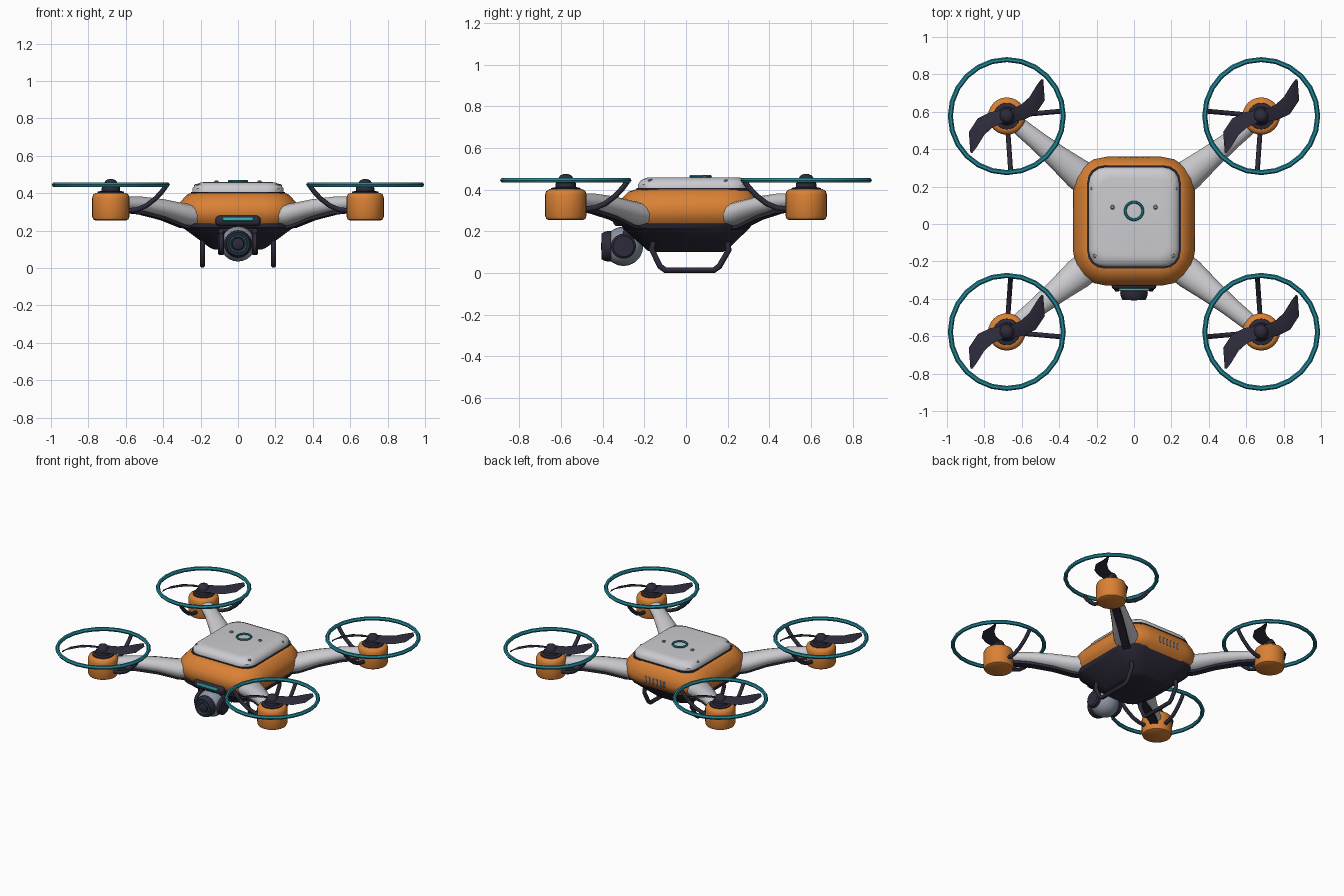
import bpy, bmesh, math
from mathutils import Vector, Matrix

cube = bpy.data.objects.get("Cube")
if cube:
    bpy.data.objects.remove(cube, do_unlink=True)


def material(name, rgb):
    m = bpy.data.materials.new(name)
    m.use_nodes = True
    m.diffuse_color = (*rgb, 1)
    bsdf = m.node_tree.nodes["Principled BSDF"]
    bsdf.inputs["Base Color"].default_value = (*rgb, 1)
    bsdf.inputs["Roughness"].default_value = 0.5
    return m


ORANGE = material("orange shell", (0.70, 0.22, 0.035))
WHITE = material("pale grey", (0.60, 0.60, 0.63))
DARK = material("dark plastic", (0.026, 0.024, 0.042))
TEAL = material("teal", (0.015, 0.25, 0.32))
STEEL = material("blue grey", (0.26, 0.30, 0.37))
GLOW = material("bright teal", (0.03, 0.48, 0.50))


def smooth(ob, angle=35):
    bpy.ops.object.select_all(action='DESELECT')
    ob.select_set(True)
    bpy.context.view_layer.objects.active = ob
    bpy.ops.object.shade_smooth_by_angle(angle=math.radians(angle))


def finish(name, bm, mat, angle=35):
    bmesh.ops.recalc_face_normals(bm, faces=bm.faces)
    me = bpy.data.meshes.new(name)
    bm.to_mesh(me)
    bm.free()
    ob = bpy.data.objects.new(name, me)
    bpy.context.collection.objects.link(ob)
    me.materials.append(mat)
    smooth(ob, angle)
    return ob


def loft(name, loops, mat, angle=35):
    """Skin closed loops of equal length and cap both ends."""
    bm = bmesh.new()
    rows = [[bm.verts.new(p) for p in loop] for loop in loops]
    n = len(rows[0])
    for a, b in zip(rows, rows[1:]):
        for i in range(n):
            j = (i + 1) % n
            bm.faces.new((a[i], a[j], b[j], b[i]))
    bm.faces.new(rows[0])
    bm.faces.new(rows[-1])
    return finish(name, bm, mat, angle)


def rounded(hx, hy, cy, z, r, steps=4):
    """Rounded rectangle outline at height z."""
    pts = []
    for q, (sx, sy) in enumerate([(1, 1), (-1, 1), (-1, -1), (1, -1)]):
        for k in range(steps + 1):
            a = math.pi / 2 * (q + k / steps)
            pts.append((sx * (hx - r) + r * math.cos(a),
                        cy + sy * (hy - r) + r * math.sin(a), z))
    return pts


def lathe(name, profile, mat, origin, axis='Z', sides=24, angle=35):
    """Turn (radius, height) pairs about an axis through origin."""
    turn = {'Z': Matrix(), 'X': Matrix.Rotation(math.pi / 2, 3, 'Y').to_4x4(),
            'Y': Matrix.Rotation(math.pi / 2, 3, 'X').to_4x4()}[axis]
    loops = []
    for r, h in profile:
        ring = [Vector((r * math.cos(t), r * math.sin(t), h))
                for t in (math.tau * i / sides for i in range(sides))]
        loops.append([turn @ p + Vector(origin) for p in ring])
    return loft(name, loops, mat, angle)


def box(name, size, loc, mat, bevel=0.0, tilt=0.0):
    bm = bmesh.new()
    bmesh.ops.create_cube(bm, size=1)
    bmesh.ops.scale(bm, vec=size, verts=bm.verts)
    if bevel:
        bmesh.ops.bevel(bm, geom=bm.edges[:], offset=bevel, segments=3,
                        profile=0.5, affect='EDGES')
    bmesh.ops.rotate(bm, matrix=Matrix.Rotation(tilt, 3, 'X'), verts=bm.verts)
    bmesh.ops.translate(bm, vec=loc, verts=bm.verts)
    return finish(name, bm, mat)


def tube(name, points, radius, mat):
    cu = bpy.data.curves.new(name, 'CURVE')
    cu.dimensions = '3D'
    cu.bevel_depth, cu.bevel_resolution, cu.use_fill_caps = radius, 2, True
    sp = cu.splines.new('POLY')
    sp.points.add(len(points) - 1)
    for p, co in zip(sp.points, points):
        p.co = (*co, 1)
    ob = bpy.data.objects.new(name, cu)
    bpy.context.collection.objects.link(ob)
    cu.materials.append(mat)
    bpy.ops.object.select_all(action='DESELECT')
    ob.select_set(True)
    bpy.context.view_layer.objects.active = ob
    bpy.ops.object.convert(target='MESH')
    smooth(bpy.context.view_layer.objects.active, 50)


def torus(name, major, minor, loc, mat, rot=(0, 0, 0), seg=24):
    bpy.ops.mesh.primitive_torus_add(major_radius=major, minor_radius=minor,
                                     major_segments=seg, minor_segments=6,
                                     location=loc, rotation=rot)
    ob = bpy.context.object
    ob.name = name
    ob.data.materials.append(mat)
    smooth(ob, 50)


# Body: belly, shell and top cover
loft("belly", [rounded(0.13, 0.17, 0.005, 0.10, 0.07), rounded(0.15, 0.19, 0.005, 0.108, 0.08),
               rounded(0.295, 0.305, 0.0, 0.215, 0.14), rounded(0.305, 0.315, 0.005, 0.238, 0.15)], DARK, 30)
loft("shell", [rounded(0.285, 0.30, 0.01, 0.225, 0.15), rounded(0.315, 0.335, 0.015, 0.26, 0.17),
               rounded(0.325, 0.345, 0.015, 0.30, 0.18), rounded(0.315, 0.335, 0.015, 0.345, 0.17),
               rounded(0.275, 0.30, 0.025, 0.39, 0.14), rounded(0.25, 0.275, 0.035, 0.402, 0.11)], ORANGE, 40)
loft("cover_seam", [rounded(0.25, 0.275, 0.037, 0.395, 0.09), rounded(0.25, 0.275, 0.037, 0.407, 0.09)], DARK)
loft("top_cover", [rounded(0.243, 0.268, 0.037, 0.405, 0.09), rounded(0.243, 0.268, 0.037, 0.425, 0.09),
                   rounded(0.228, 0.253, 0.037, 0.445, 0.085), rounded(0.20, 0.225, 0.037, 0.457, 0.07),
                   rounded(0.18, 0.205, 0.037, 0.459, 0.06)], WHITE, 40)
torus("power_ring", 0.047, 0.007, (0, 0.07, 0.464), TEAL, seg=28)
for s in (-1, 1):
    for x, y, z in ((0.115, 0.09, 0.457), (0.21, -0.17, 0.44), (0.222, 0.19, 0.438)):
        lathe("cover_screw", [(0.012, 0), (0.012, 0.006), (0.008, 0.01)], STEEL, (s * x, y, z), sides=10)

# Rear vents
for i in range(6):
    box("rear_vent", (0.012, 0.008, 0.045), ((i - 2.5) * 0.03, 0.358, 0.298), STEEL, 0.003)

# Camera, lens, yoke and status light
ball = [(0.094 * math.cos(math.radians(a)), 0.094 * math.sin(math.radians(a))) for a in range(-85, 86, 10)]
cam = Vector((0, -0.30, 0.128))
lathe("camera_ball", ball, STEEL, cam, 'Y')
lathe("lens_barrel", [(0.07, 0.05), (0.074, 0.07), (0.07, 0.09), (0.062, 0.105), (0.05, 0.105), (0.042, 0.096)],
      DARK, cam, 'Y')
torus("lens_ring", 0.044, 0.005, cam + Vector((0, -0.102, 0)), TEAL, (math.pi / 2, 0, 0))
lathe("lens_glass", [(0.036, 0.09), (0.03, 0.102), (0.015, 0.108)], DARK, cam, 'Y')
for s in (-1, 1):
    lathe("yoke_hub", [(0.05, -0.018), (0.06, -0.01), (0.06, 0.01), (0.05, 0.018)], DARK,
          cam + Vector((s * 0.09, 0, 0)), 'X')
    box("yoke_arm", (0.03, 0.06, 0.15), (s * 0.09, -0.275, 0.18), DARK, 0.01, math.radians(-15))
box("yoke_bridge", (0.20, 0.10, 0.05), (0, -0.25, 0.215), DARK, 0.015)
box("light_housing", (0.24, 0.09, 0.055), (0, -0.305, 0.252), DARK, 0.02)
box("status_light", (0.165, 0.012, 0.02), (0, -0.35, 0.262), GLOW, 0.005)

# Landing skids
for s in (-1, 1):
    path = [(-0.155, 0.15), (-0.165, 0.115), (-0.125, 0.032), (-0.10, 0.014),
            (0.135, 0.014), (0.16, 0.032), (0.205, 0.11), (0.20, 0.15)]
    tube("landing_skid", [(s * 0.19, y, z) for y, z in path], 0.014, DARK)

# Propeller blade outline: inner edge and outer edge from hub to tip
INNER = [(0.0, 0.025), (0.03, 0.04), (0.075, 0.06), (0.12, 0.10), (0.16, 0.165), (0.185, 0.198)]
OUTER = [(0.0, -0.025), (0.035, -0.03), (0.09, -0.02), (0.155, 0.012), (0.203, 0.085), (0.195, 0.195)]


def blade(name, centre, flip):
    loops = []
    for (ax, ay), (bx, by) in zip(INNER, OUTER):
        mid = ((ax + bx) / 2, (ay + by) / 2)
        section = [(ax, ay, 0.011), (*mid, 0.006), (bx, by, -0.011), (*mid, -0.003)]
        loops.append([Vector((flip * x, flip * y, z)) + centre for x, y, z in section])
    loft(name, loops, DARK, 60)


# Four rotor assemblies
for sy, end in ((-1, "front"), (1, "rear")):
    for sx, side in ((-1, "right"), (1, "left")):
        tag = end + "_" + side
        hub = Vector((sx * 0.68, sy * 0.577, 0))
        root = Vector((sx * 0.215, sy * 0.20, 0))
        along = (hub - root).normalized()
        across = Vector((-along.y, along.x, 0))

        # Tapered arm: position, height, half width, half thickness
        arm, strip = [], []
        for t, z, w, h in ((0, 0.275, 0.085, 0.06), (0.18, 0.287, 0.083, 0.06), (0.4, 0.318, 0.066, 0.05),
                           (0.65, 0.34, 0.052, 0.042), (0.93, 0.347, 0.044, 0.036)):
            c = root.lerp(hub, t) + Vector((0, 0, z))
            arm.append([c + across * w * math.cos(a) + Vector((0, 0, h * math.sin(a)))
                        for a in (math.tau * i / 14 for i in range(14))])
            strip.append([c + across * u * 0.026 + Vector((0, 0, v - h))
                          for u, v in ((-1, -0.012), (1, -0.012), (1, 0.016), (-1, 0.016))])
        loft(tag + "_arm", arm, WHITE, 50)
        loft(tag + "_arm_rail", strip, DARK)

        # Motor pod, motor and spinner
        lathe(tag + "_pod", [(0.082, 0.254), (0.094, 0.26), (0.10, 0.275), (0.10, 0.375), (0.094, 0.393),
                             (0.08, 0.402)], ORANGE, hub, angle=40)
        lathe(tag + "_motor", [(0.072, 0.395), (0.07, 0.408), (0.05, 0.412), (0.048, 0.432), (0.04, 0.438),
                               (0.036, 0.455), (0.026, 0.469), (0.01, 0.475)], DARK, hub)
        for flip in (-1, 1):
            blade(tag + "_blade", hub + Vector((0, 0, 0.446)), flip)

        # Guard ring with two curved struts
        torus(tag + "_guard", 0.302, 0.0135, hub + Vector((0, 0, 0.445)), TEAL)
        for d in (Vector((-sx, sy * 0.09, 0)), Vector((-sx * 0.07, -sy, 0))):
            tube(tag + "_guard_strut", [hub + d * r + Vector((0, 0, z)) for r, z in
                 ((0.08, 0.305), (0.14, 0.312), (0.19, 0.333), (0.24, 0.372), (0.275, 0.41), (0.298, 0.443))],
                 0.013, DARK)
